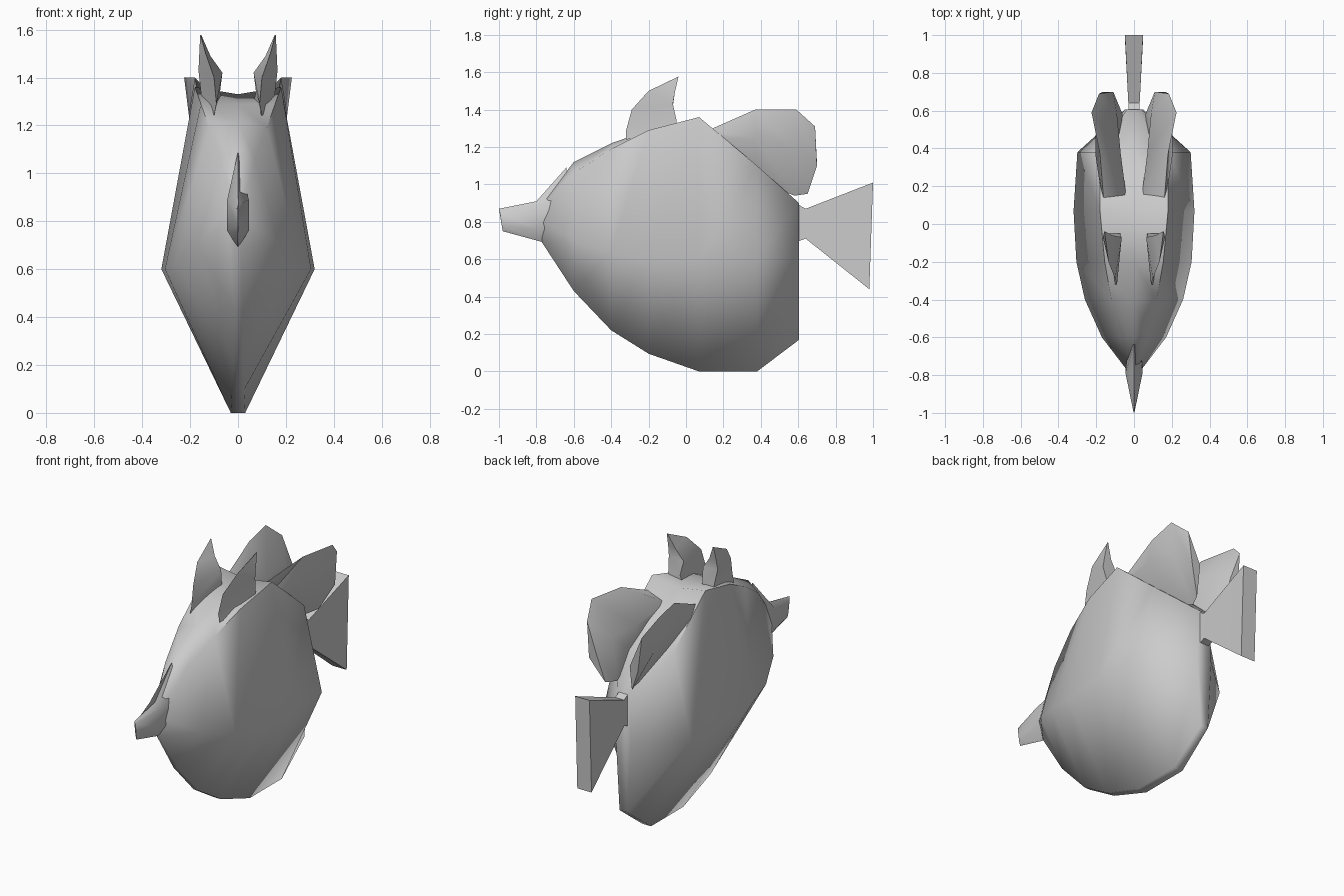
import bpy, bmesh
from math import radians


def loft(name, rings, mirror=False, angle=50):
    """Skin equal-length closed rings of points and cap both ends."""
    bm = bmesh.new()
    loops = [[bm.verts.new(p) for p in ring] for ring in rings]
    n = len(loops[0])
    for a, b in zip(loops, loops[1:]):
        for i in range(n):
            j = (i + 1) % n
            bm.faces.new((a[i], a[j], b[j], b[i]))
    bm.faces.new(loops[0][::-1])
    bm.faces.new(loops[-1])
    bmesh.ops.remove_doubles(bm, verts=bm.verts, dist=0.0005)
    bmesh.ops.recalc_face_normals(bm, faces=bm.faces)
    mesh = bpy.data.meshes.new(name)
    bm.to_mesh(mesh)
    bm.free()
    ob = bpy.data.objects.new(name, mesh)
    bpy.context.collection.objects.link(ob)
    if mirror:
        ob.modifiers.new("mirror", 'MIRROR')
    bpy.ops.object.select_all(action='DESELECT')
    ob.select_set(True)
    bpy.context.view_layer.objects.active = ob
    bpy.ops.object.shade_smooth_by_angle(angle=radians(angle))
    return ob


def body_ring(y, bottom, mid, top, w_bottom, w_mid, w_top, crown):
    half = [(w_bottom, bottom), (w_mid, mid), (w_top, top)]
    pts = half + [(0, top + crown)] + [(-x, z) for x, z in reversed(half)]
    return [(x, y, z) for x, z in pts]


# Body: narrow keel, widest at mid height, flat sides
loft("body", [body_ring(*s) for s in (
    (-0.77, 0.69, 0.80, 0.88, 0.01, 0.04, 0.02, 0.02),
    (-0.60, 0.43, 0.70, 1.06, 0.015, 0.17, 0.07, 0.06),
    (-0.40, 0.22, 0.63, 1.19, 0.02, 0.26, 0.12, 0.03),
    (-0.20, 0.095, 0.60, 1.29, 0.025, 0.305, 0.155, 0.0),
    (0.07, 0.0, 0.60, 1.36, 0.03, 0.32, 0.18, -0.03),
    (0.38, 0.0, 0.60, 1.10, 0.03, 0.30, 0.18, -0.01),
    (0.605, 0.17, 0.60, 0.90, 0.025, 0.05, 0.04, 0.0),
)], angle=65)

# Mouth: wedge beak closing to a vertical edge
loft("mouth", [
    [(0, -0.60, 0.72), (0.045, -0.62, 0.80), (0.03, -0.62, 0.95),
     (0, -0.64, 1.09), (-0.03, -0.62, 0.95), (-0.045, -0.62, 0.80)],
    [(0, -0.76, 0.69), (0.045, -0.79, 0.76), (0.045, -0.79, 0.89),
     (0, -0.80, 0.91), (-0.045, -0.79, 0.89), (-0.045, -0.79, 0.76)],
    [(0, -0.98, 0.75), (0.003, -0.985, 0.78), (0.003, -0.995, 0.85),
     (0, -1.0, 0.87), (-0.003, -0.995, 0.85), (-0.003, -0.985, 0.78)],
])

# Tail: flaring plate with a short stalk
loft("tail", [
    [(s * w, y, z) for s, y, z in ((1, yb, zb), (1, yt, zt), (-1, yt, zt), (-1, yb, zb))]
    for w, yb, zb, yt, zt in ((0.03, 0.55, 0.68, 0.55, 0.92),
                              (0.03, 0.64, 0.71, 0.64, 0.87),
                              (0.048, 0.98, 0.44, 1.0, 1.01))
], angle=40)

# Horn-like ears: triangular section tapering to a rear tip
loft("ear", [
    [(0.10, -0.32, 1.24), (0.06, -0.06, 1.28), (0.15, -0.05, 1.28)],
    [(0.09, -0.32, 1.29), (0.075, -0.05, 1.34), (0.155, -0.05, 1.34)],
    [(0.10, -0.29, 1.40), (0.065, -0.07, 1.42), (0.165, -0.07, 1.43)],
    [(0.135, -0.20, 1.50), (0.115, -0.06, 1.49), (0.162, -0.06, 1.49)],
    [(0.155, -0.05, 1.572), (0.153, -0.04, 1.577), (0.158, -0.04, 1.577)],
], mirror=True)

# Paired back fins: thick leaves leaning outwards (top, outer, bottom, inner)
loft("back_fin", [
    [(0.16, 0.12, 1.29), (0.17, 0.14, 1.24), (0.06, 0.14, 1.18), (0.04, 0.14, 1.26)],
    [(0.18, 0.37, 1.40), (0.205, 0.37, 1.25), (0.09, 0.37, 1.02), (0.07, 0.37, 1.20)],
    [(0.225, 0.59, 1.40), (0.20, 0.58, 1.20), (0.06, 0.58, 0.94), (0.09, 0.58, 1.20)],
    [(0.185, 0.69, 1.31), (0.165, 0.70, 1.10), (0.09, 0.65, 0.95), (0.11, 0.70, 1.12)],
], mirror=True, angle=60)
